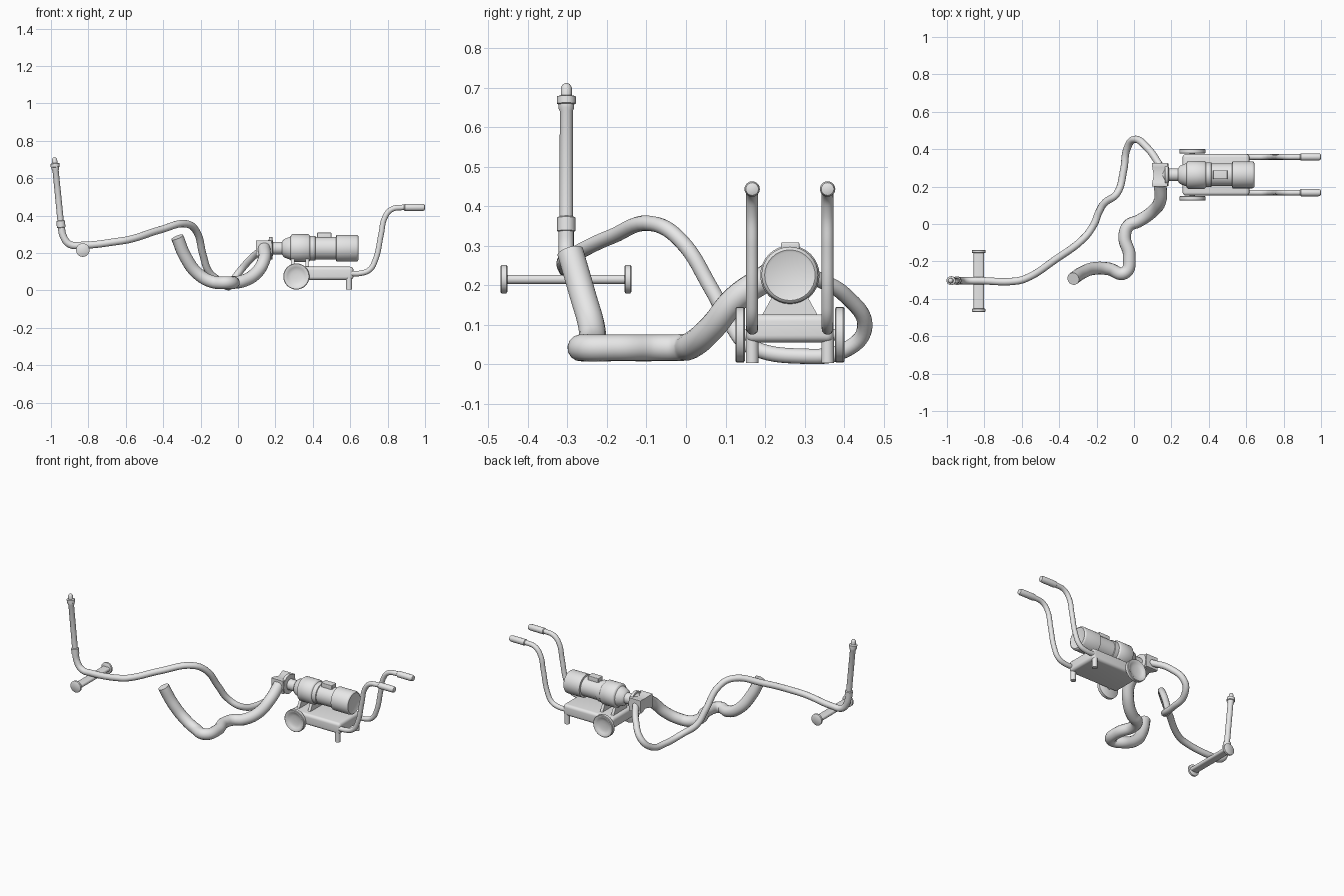
import bpy, bmesh, math
from mathutils import Vector

cube = bpy.data.objects.get("Cube")
if cube:
    bpy.data.objects.remove(cube, do_unlink=True)

COLOUR = (0.8, 0.8, 0.8, 1)
grey = bpy.data.materials.new("light_grey")
grey.use_nodes = True
grey.diffuse_color = COLOUR
grey.node_tree.nodes["Principled BSDF"].inputs["Base Color"].default_value = COLOUR


def smooth(obj):
    bpy.ops.object.select_all(action='DESELECT')
    obj.select_set(True)
    bpy.context.view_layer.objects.active = obj
    if obj.type == 'CURVE':
        bpy.ops.object.convert(target='MESH')
    bpy.ops.object.shade_smooth_by_angle(angle=math.radians(40))


def add(name, data):
    data.materials.append(grey)
    obj = bpy.data.objects.new(name, data)
    bpy.context.collection.objects.link(obj)
    smooth(obj)


def finish(name, bm):
    bmesh.ops.recalc_face_normals(bm, faces=bm.faces)
    mesh = bpy.data.meshes.new(name)
    bm.to_mesh(mesh)
    bm.free()
    add(name, mesh)


def lathe(name, profile, origin, axis, segments=32, phase=0):
    """Spin (distance, radius) pairs around an axis."""
    bm = bmesh.new()
    turn = Vector((0, 0, 1)).rotation_difference(Vector(axis))
    angles = [phase + math.tau * i / segments for i in range(segments)]
    rings = [[bm.verts.new(Vector(origin) + turn @ Vector(
        (r * math.cos(t), r * math.sin(t), d))) for t in angles] for d, r in profile]
    for a, b in zip(rings, rings[1:]):
        for i in range(segments):
            j = (i + 1) % segments
            bm.faces.new((a[i], a[j], b[j], b[i]))
    bm.faces.new(rings[0])
    bm.faces.new(rings[-1])
    finish(name, bm)


def box(name, low, high, bevel, along=None):
    """Box between two corners; bevel all edges or only those along one axis."""
    bm = bmesh.new()
    bmesh.ops.create_cube(bm, size=1)
    for v in bm.verts:
        v.co = Vector(l + (h - l) * (c + 0.5) for l, h, c in zip(low, high, v.co))
    edges = [e for e in bm.edges if along is None or
             abs((e.verts[0].co - e.verts[1].co).normalized()[along]) > 0.9]
    bmesh.ops.bevel(bm, geom=edges, offset=bevel, segments=5, profile=0.5, affect='EDGES')
    finish(name, bm)


def tube(name, points, radius):
    """Round tube along a smooth path."""
    curve = bpy.data.curves.new(name, 'CURVE')
    curve.dimensions = '3D'
    curve.bevel_depth = radius
    curve.bevel_resolution = 5
    curve.resolution_u = 8
    curve.use_fill_caps = True
    spline = curve.splines.new('BEZIER')
    spline.bezier_points.add(len(points) - 1)
    for p, co in zip(spline.bezier_points, points):
        p.co = co
        p.handle_left_type = p.handle_right_type = 'AUTO'
    add(name, curve)


CY = 0.263          # cart centre line
MZ = 0.226          # motor axis height

# Pump and motor, turned along x
lathe("pump_body", [
    (0.165, 0.06), (0.183, 0.06), (0.187, 0.034), (0.235, 0.034), (0.245, 0.048),
    (0.28, 0.062), (0.284, 0.071), (0.29, 0.075), (0.376, 0.075), (0.382, 0.071),
    (0.387, 0.064)], (0, CY, MZ), (1, 0, 0))
lathe("motor", [
    (0.38, 0.066), (0.413, 0.066), (0.415, 0.061), (0.524, 0.061), (0.526, 0.072),
    (0.632, 0.072), (0.64, 0.069), (0.643, 0.064), (0.64, 0.058)],
    (0, CY, MZ), (1, 0, 0))
box("terminal_box", (0.423, 0.24, 0.27), (0.5, 0.287, 0.309), 0.004)

# Waisted square hose coupling across the pump inlet
lathe("hose_coupling", [
    (-0.062, 0.058), (-0.052, 0.06), (-0.04, 0.057), (0, 0.046), (0.04, 0.057),
    (0.052, 0.06), (0.062, 0.058)], (0.138, CY, MZ), (0, 1, 0), 4, math.pi / 4)
lathe("coupling_neck", [(0.138, 0.03), (0.155, 0.035), (0.17, 0.055)],
      (0, CY, MZ), (1, 0, 0))

# Cart deck and the two tapered motor supports
box("cart_deck", (0.26, 0.152, 0.056), (0.617, 0.374, 0.127), 0.018)
for label, x in (("front", 0.292), ("rear", 0.37)):
    bm = bmesh.new()
    outline = [(-0.073, 0.12), (0.073, 0.12), (0.04, 0.18), (-0.04, 0.18)]
    face = bm.faces.new([bm.verts.new((x - 0.009, CY + y, z)) for y, z in outline])
    out = bmesh.ops.extrude_face_region(bm, geom=[face])
    bmesh.ops.translate(bm, vec=(0.018, 0, 0),
                        verts=[g for g in out["geom"] if isinstance(g, bmesh.types.BMVert)])
    finish(label + "_motor_support", bm)

# Wheels, legs and handles, one on each side
lathe("axle", [(-0.12, 0.015), (0.12, 0.015)], (0.312, CY, 0.075), (0, 1, 0))
for label, s in (("right", -1), ("left", 1)):
    lathe(label + "_wheel", [
        (0.114, 0.066), (0.117, 0.07), (0.135, 0.07), (0.138, 0.067), (0.138, 0.059),
        (0.13, 0.048), (0.125, 0.03), (0.124, 0.008)], (0.312, CY, 0.075), (0, s, 0))
    y = CY + s * 0.0955
    lathe(label + "_leg", [(0.004, 0.016), (0.07, 0.016)], (0.594, y, 0), (0, 0, 1), 20)
    tube(label + "_handle", [
        (0.58, y, 0.092), (0.66, y, 0.093), (0.705, y, 0.112), (0.735, y, 0.165),
        (0.765, y, 0.3), (0.785, y, 0.39), (0.82, y, 0.433), (0.88, y, 0.444),
        (0.93, y, 0.444)], 0.015)
    lathe(label + "_grip", [
        (0.888, 0.015), (0.892, 0.0195), (0.985, 0.0195), (0.997, 0.016), (1.0, 0.008)],
        (0, y, 0.444), (1, 0, 0), 20)

# Thick suction hose
tube("suction_hose", [
    (-0.325, -0.293, 0.285), (-0.28, -0.262, 0.178), (-0.215, -0.238, 0.09),
    (-0.135, -0.24, 0.046), (-0.05, -0.262, 0.042), (-0.025, -0.17, 0.042),
    (-0.05, -0.07, 0.042), (-0.03, -0.01, 0.043), (0.025, 0.016, 0.05),
    (0.1, 0.068, 0.096), (0.14, 0.127, 0.167), (0.14, 0.215, MZ)], 0.034)

# Thin delivery hose running to the spray stand
tube("delivery_hose", [
    (-0.946, -0.303, 0.36), (-0.934, -0.303, 0.29), (-0.9, -0.303, 0.247),
    (-0.83, -0.303, 0.242), (-0.64, -0.306, 0.263), (-0.58, -0.292, 0.273),
    (-0.42, -0.19, 0.323), (-0.27, -0.078, 0.355), (-0.22, -0.012, 0.312),
    (-0.187, 0.065, 0.19), (-0.155, 0.115, 0.1), (-0.09, 0.165, 0.045),
    (-0.055, 0.29, 0.021), (-0.038, 0.4, 0.035), (0, 0.452, 0.09),
    (0.075, 0.403, 0.175), (0.138, 0.315, MZ)], 0.0195)

# Spray nozzle, tilted slightly outwards
base, tip = Vector((-0.945, -0.303, 0.335)), Vector((-0.982, -0.303, 0.712))
lathe("spray_nozzle", [
    (0, 0.018), (0.003, 0.023), (0.037, 0.023), (0.04, 0.017), (0.308, 0.0165),
    (0.315, 0.02), (0.325, 0.02), (0.327, 0.024), (0.345, 0.024), (0.348, 0.014),
    (0.368, 0.014), (0.376, 0.009), (0.379, 0.003)],
    base, (tip - base).normalized(), 24)

# Stand: flat cross bar with a disc at each end
box("stand_bar", (-0.857, -0.462, 0.204), (-0.802, -0.146, 0.227), 0.011, along=1)
for label, s in (("right", -1), ("left", 1)):
    lathe(label + "_stand_disc", [
        (0.148, 0.032), (0.151, 0.036), (0.163, 0.036), (0.166, 0.032)],
        (-0.83, -0.304, 0.216), (0, s, 0))
